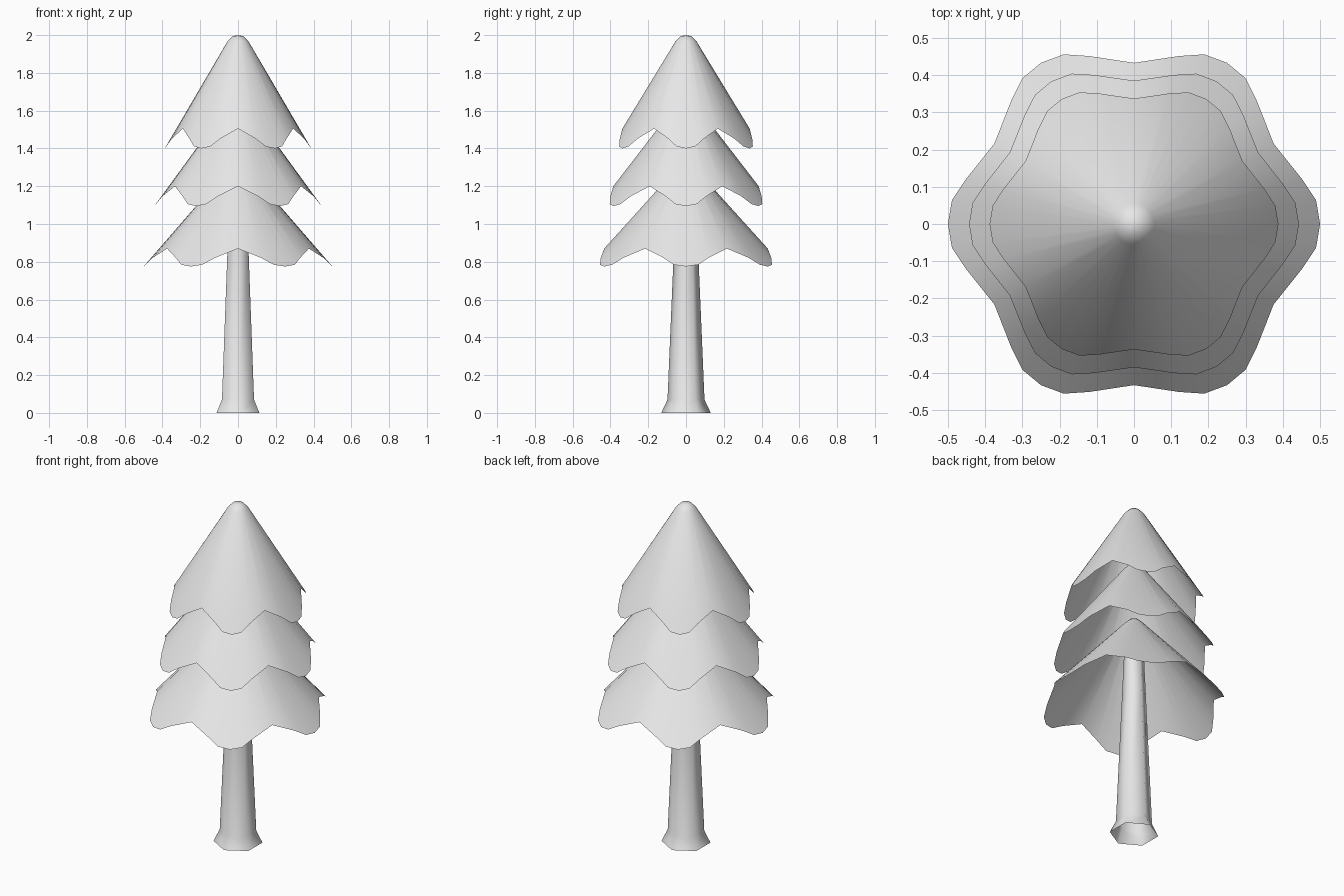
import bpy
import bmesh
from math import cos, sin, radians
from mathutils import Vector

cube = bpy.data.objects.get("Cube")
if cube:
    bpy.data.objects.remove(cube, do_unlink=True)

grey = bpy.data.materials.new("plain_grey")
grey.use_nodes = True
colour = (0.8, 0.8, 0.8, 1)
grey.diffuse_color = colour
grey.node_tree.nodes["Principled BSDF"].inputs["Base Color"].default_value = colour


def polar(angle, radius, z):
    return Vector((radius * cos(angle), radius * sin(angle), z))


def loft(name, rings, apex=None):
    """Skin closed rings from bottom to top, with an optional point on top."""
    bm = bmesh.new()
    rows = [[bm.verts.new(p) for p in ring] for ring in rings]
    count = len(rows[0])
    for low, high in zip(rows, rows[1:]):
        for i in range(count):
            j = (i + 1) % count
            bm.faces.new((low[i], low[j], high[j], high[i]))
    if apex is not None:
        tip = bm.verts.new(apex)
        for i in range(count):
            bm.faces.new((rows[-1][i], rows[-1][(i + 1) % count], tip))
    for face in bm.faces:
        face.smooth = True
    mesh = bpy.data.meshes.new(name)
    bm.to_mesh(mesh)
    bm.free()
    mesh.materials.append(grey)
    obj = bpy.data.objects.new(name, mesh)
    bpy.context.collection.objects.link(obj)
    return obj


# Hem of one lobe: angle from its tip, and how far it has risen to the notch
LOBE = [(-15, 0.49), (-7.5, 0.1), (0, 0), (7.5, 0.1), (15, 0.49), (30, 1)]
HEM = [(radians(60 * k + a), rise) for k in range(6) for a, rise in LOBE]


def foliage(name, tip, notch, top):
    """Open cone with a rounded top and a six-lobed hem."""
    (r0, z0), (r1, z1) = tip, notch
    hem = [polar(a, r0 + (r1 - r0) * t, z0 + (z1 - z0) * t) for a, t in HEM]
    caps = [[polar(a, r, top - drop) for a, _ in HEM]
            for r, drop in ((0.055, 0.032), (0.028, 0.005))]
    return loft(name, [hem] + caps, Vector((0, 0, top)))


foliage("lower_foliage", (0.5, 0.775), (0.433, 0.87), 1.32)
foliage("middle_foliage", (0.443, 1.095), (0.385, 1.2), 1.66)
foliage("upper_foliage", (0.388, 1.4), (0.337, 1.505), 2.0)

# Hexagonal trunk, open at both ends, flared at the foot
trunk_profile = [(0.131, 0), (0.098, 0.07), (0.064, 0.87), (0.05, 1.2)]
loft("trunk", [[polar(radians(30 + 60 * k), r, z) for k in range(6)]
               for r, z in trunk_profile])
